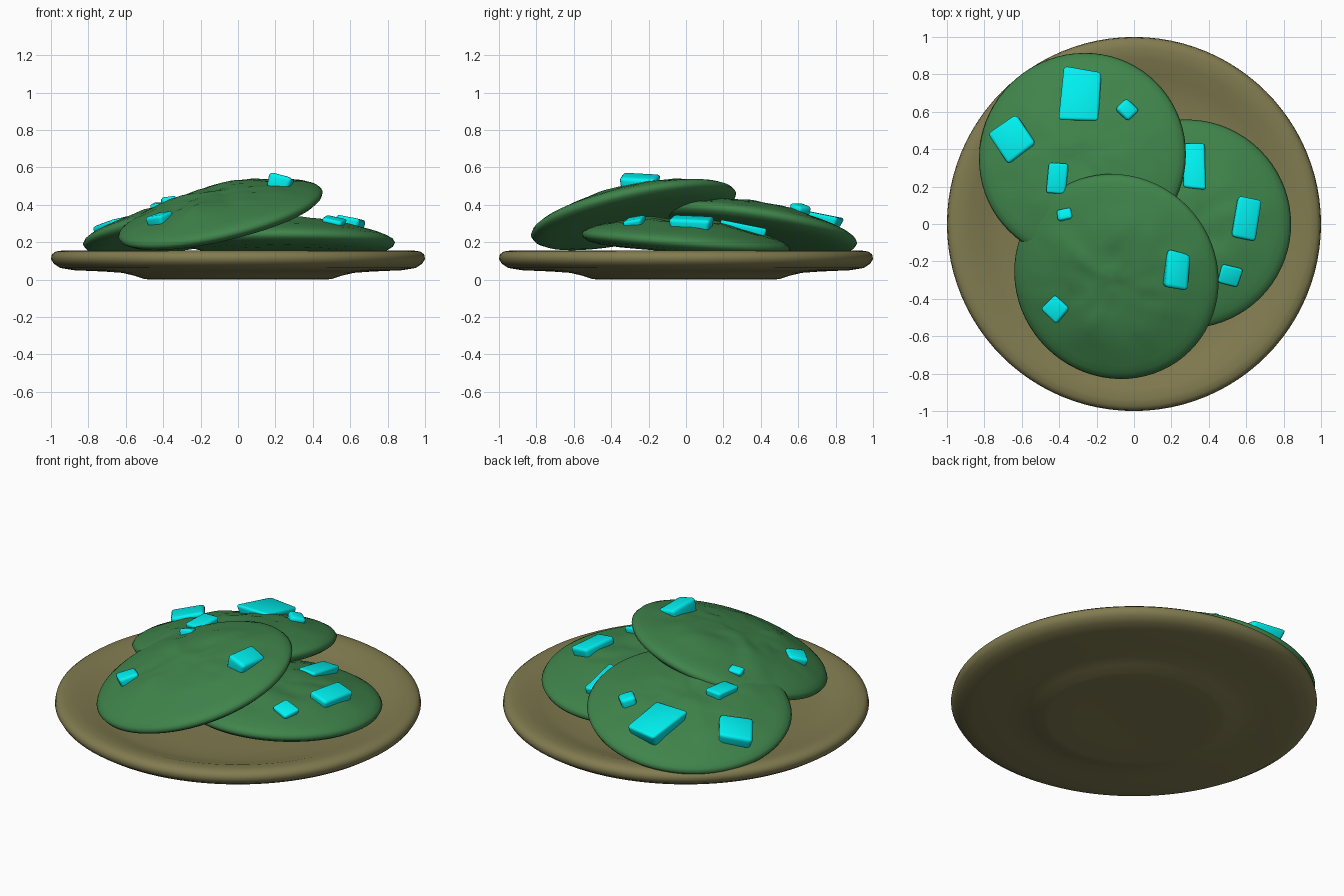
import bpy, bmesh, math
from mathutils import Vector, Matrix, noise
from mathutils.bvhtree import BVHTree

if "Cube" in bpy.data.objects:
    bpy.data.objects.remove(bpy.data.objects["Cube"])


def material(name, color):
    m = bpy.data.materials.new(name)
    m.diffuse_color = (*color, 1)
    m.use_nodes = True
    m.node_tree.nodes["Principled BSDF"].inputs["Base Color"].default_value = m.diffuse_color
    return m


PLATE = material("olive_ceramic", (0.22, 0.20, 0.08))
DOUGH = material("green_dough", (0.05, 0.23, 0.07))
CHIP = material("cyan_chip", (0.0, 0.9, 0.9))


def make_object(name, bm, mat):
    bmesh.ops.recalc_face_normals(bm, faces=bm.faces)
    for f in bm.faces:
        f.smooth = True
    me = bpy.data.meshes.new(name)
    bm.to_mesh(me)
    me.materials.append(mat)
    ob = bpy.data.objects.new(name, me)
    bpy.context.collection.objects.link(ob)
    return ob


def lathe(profile, steps):
    """Spin a (radius, z) profile around z."""
    bm = bmesh.new()
    vs = [bm.verts.new((r, 0, z)) for r, z in profile]
    es = [bm.edges.new(p) for p in zip(vs, vs[1:])]
    bmesh.ops.spin(bm, geom=vs + es, cent=(0, 0, 0), axis=(0, 0, 1),
                   angle=math.tau, steps=steps)
    bmesh.ops.remove_doubles(bm, verts=bm.verts, dist=1e-4)
    return bm


# Plate: foot, flared underside, rounded rim, shallow well
plate = make_object("plate", lathe([
    (0, 0.01), (0.3, 0.008), (0.47, 0.0), (0.5, 0.003), (0.56, 0.022), (0.62, 0.036),
    (0.72, 0.043), (0.88, 0.05), (0.95, 0.062), (0.985, 0.085), (1.0, 0.11),
    (0.995, 0.135), (0.975, 0.15), (0.94, 0.155), (0.88, 0.148), (0.8, 0.122),
    (0.72, 0.103), (0.6, 0.095), (0.3, 0.092), (0, 0.092)], 96), PLATE)

# Cookies: lumpy discs, each leaning on its neighbours
COOKIE = [(0, -0.055), (0.2, -0.055), (0.36, -0.053), (0.46, -0.046), (0.52, -0.034),
          (0.55, -0.016), (0.56, 0.004), (0.548, 0.022), (0.52, 0.038), (0.48, 0.052),
          (0.43, 0.067), (0.38, 0.082), (0.33, 0.096), (0.28, 0.106), (0.23, 0.113),
          (0.18, 0.118), (0.13, 0.121), (0.08, 0.122), (0.04, 0.122), (0, 0.122)]


def cookie(name, center, slope_x, slope_y, seed):
    bm = lathe(COOKIE, 72)
    for v in bm.verts:  # wrinkled middle of the top
        r = math.hypot(v.co.x, v.co.y)
        if v.co.z > 0.04:
            fade = max(0, 1 - r / 0.52) ** 0.6
            p = Vector((v.co.x * 5, v.co.y * 5, seed))
            v.co.z += fade * (0.018 * noise.noise(p) + 0.012 * noise.noise(p * 2.3))
    up = Vector((-slope_x, -slope_y, 1)).normalized()
    rot = Vector((0, 0, 1)).rotation_difference(up).to_matrix().to_4x4()
    bm.transform(Matrix.Translation(center) @ rot)
    tree = BVHTree.FromBMesh(bm)
    make_object(name, bm, DOUGH)
    return tree


back = cookie("back_cookie", (-0.275, 0.36, 0.272), 0.16, -0.15, 3.0)
right = cookie("right_cookie", (0.28, 0.0, 0.2), -0.01, -0.075, 11.0)
front = cookie("front_cookie", (-0.093, -0.28, 0.345), 0.23, 0.215, 27.0)


def chip(name, tree, x, y, w, d, angle, h=0.085, taper=0.85):
    """Chunky tapered block lying on a cookie's top."""
    hit, normal, _, _ = tree.ray_cast(Vector((x, y, 2)), Vector((0, 0, -1)))
    bm = bmesh.new()
    bmesh.ops.create_cube(bm, size=1)
    for v in bm.verts:
        k = 1 if v.co.z < 0 else taper
        k *= 1 + 0.22 * noise.noise(v.co * 1.7 + Vector((x, y, 0)) * 9)
        v.co = Vector((v.co.x * w * k, v.co.y * d * k, v.co.z * h))
    bmesh.ops.bevel(bm, geom=bm.edges[:], offset=min(w, d, h) * 0.22, segments=3,
                    profile=0.5, affect='EDGES')
    tilt = Vector((0, 0, 1)).rotation_difference(normal).to_matrix().to_4x4()
    bm.transform(Matrix.Translation(hit + normal * h * 0.14) @ tilt
                 @ Matrix.Rotation(math.radians(angle), 4, 'Z'))
    make_object(name, bm, CHIP)


# Chips: x, y, width, depth, turn, height
for i, (tree, *spec) in enumerate([
        (back, -0.28, 0.69, 0.21, 0.28, 0, 0.09),
        (back, -0.04, 0.61, 0.09, 0.10, 40, 0.09),
        (back, -0.645, 0.455, 0.2, 0.19, 30, 0.1),
        (back, -0.41, 0.245, 0.17, 0.11, 10, 0.07),
        (right, 0.32, 0.31, 0.12, 0.25, -15, 0.07),
        (right, 0.6, 0.03, 0.13, 0.22, 15, 0.09),
        (right, 0.51, -0.275, 0.1, 0.11, 0, 0.07),
        (front, 0.23, -0.25, 0.13, 0.2, 22, 0.1),
        (front, -0.415, -0.45, 0.12, 0.12, 8, 0.08),
        (front, -0.37, 0.05, 0.06, 0.08, -25, 0.06)]):
    chip(f"chip_{i + 1}", tree, *spec)
